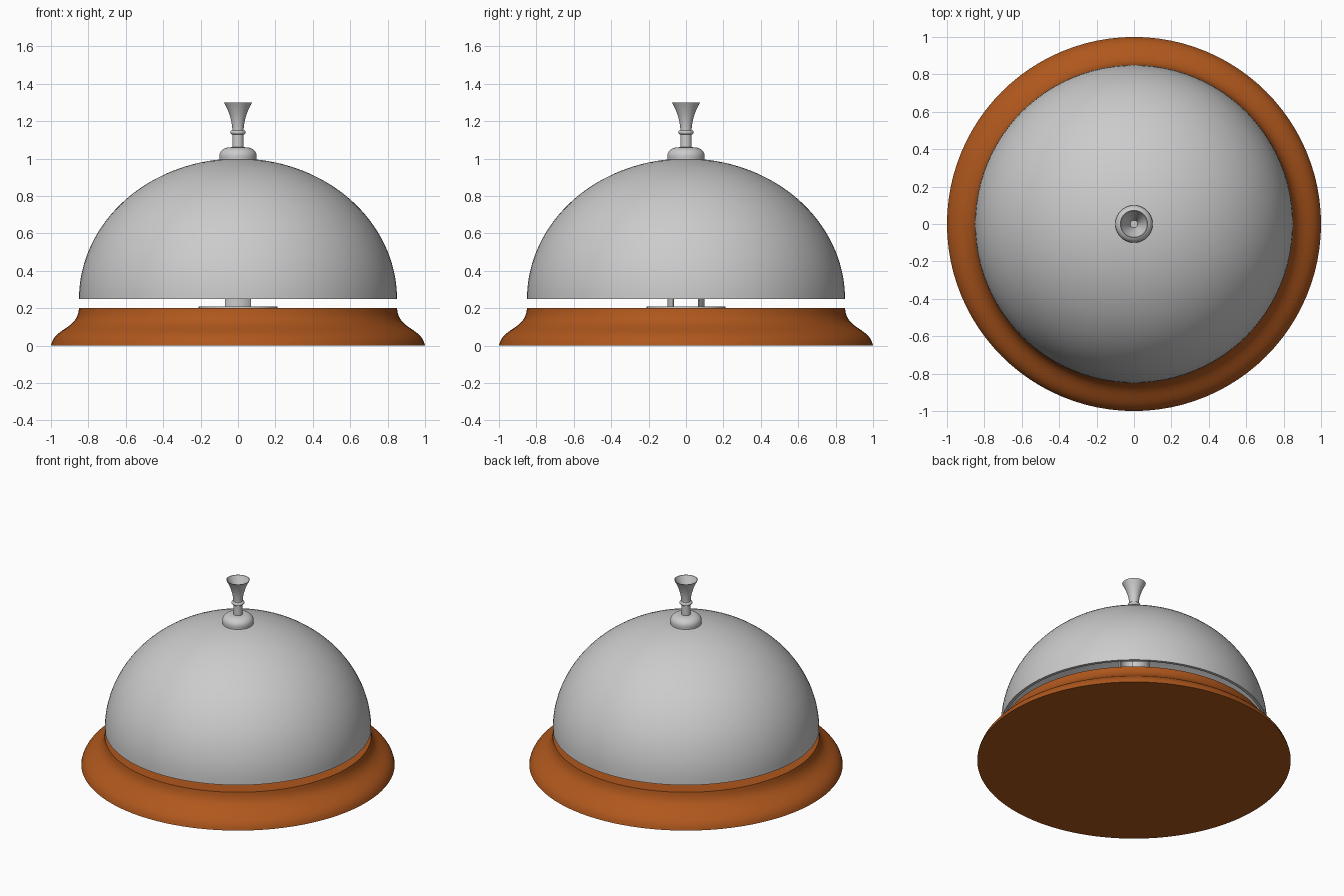
import bpy, bmesh
from math import sin, cos, pi, radians

if "Cube" in bpy.data.objects:
    bpy.data.objects.remove(bpy.data.objects["Cube"])


def make_object(name, bm, angle=35):
    bmesh.ops.remove_doubles(bm, verts=bm.verts, dist=1e-5)
    bmesh.ops.recalc_face_normals(bm, faces=bm.faces)
    mesh = bpy.data.meshes.new(name)
    bm.to_mesh(mesh)
    bm.free()
    obj = bpy.data.objects.new(name, mesh)
    bpy.context.collection.objects.link(obj)
    bpy.ops.object.select_all(action='DESELECT')
    obj.select_set(True)
    bpy.context.view_layer.objects.active = obj
    bpy.ops.object.shade_smooth_by_angle(angle=radians(angle))
    return obj


def lathe(name, profile, steps=96, angle=35):
    """Revolve (radius, z) points around the z axis."""
    bm = bmesh.new()
    verts = [bm.verts.new((r, 0, z)) for r, z in profile]
    edges = [bm.edges.new(pair) for pair in zip(verts, verts[1:])]
    bmesh.ops.spin(bm, geom=verts + edges, cent=(0, 0, 0), axis=(0, 0, 1),
                   angle=2 * pi, steps=steps, use_merge=True)
    return make_object(name, bm, angle)


def bezier(a, b, c, d, n=14):
    pts = []
    for i in range(n + 1):
        t = i / n
        w = ((1 - t) ** 3, 3 * t * (1 - t) ** 2, 3 * t * t * (1 - t), t ** 3)
        pts.append(tuple(sum(k * p[j] for k, p in zip(w, (a, b, c, d))) for j in (0, 1)))
    return pts


def quarter_ellipse(r, h, z0, n=32):
    return [(r * cos(pi / 2 * i / n), z0 + h * sin(pi / 2 * i / n)) for i in range(n + 1)]


# Wooden base with an ogee edge
wood = bpy.data.materials.new("brown_wood")
wood.diffuse_color = (0.43, 0.096, 0.012, 1)
wood.use_nodes = True
wood.node_tree.nodes["Principled BSDF"].inputs["Base Color"].default_value = wood.diffuse_color
base = lathe("base", [(0, 0)]
             + bezier((1, 0), (0.98, 0.1), (0.86, 0.08), (0.85, 0.2))
             + [(0, 0.2)])
base.data.materials.append(wood)

# Hollow dome
outer = quarter_ellipse(0.85, 0.75, 0.25)
inner = quarter_ellipse(0.83, 0.73, 0.25)
lathe("bell_dome", inner[::-1] + outer)

# Round mounting plate on the base
lathe("mounting_plate", [(0, 0.2), (0.21, 0.2), (0.21, 0.21), (0, 0.21)])

# Two curved support walls, front and back
bm = bmesh.new()
for centre in (-pi / 2, pi / 2):
    rings = []
    for i in range(13):
        a = centre - pi / 4 + pi / 2 * i / 12
        rings.append([bm.verts.new((r * cos(a), r * sin(a), z))
                      for r, z in ((0.1, 0.21), (0.1, 0.975), (0.09, 0.975), (0.09, 0.21))])
    for p, q in zip(rings, rings[1:]):
        for k in range(4):
            bm.faces.new((p[k], p[(k + 1) % 4], q[(k + 1) % 4], q[k]))
    bm.faces.new(rings[0])
    bm.faces.new(rings[-1])
make_object("support_walls", bm)

# Rounded collar on top of the dome
lathe("collar", [(0, 0.985), (0.098, 0.985), (0.1, 1.01)]
      + bezier((0.1, 1.015), (0.1, 1.04), (0.075, 1.06), (0.045, 1.06), 10)
      + [(0, 1.062)], 64)

# Plunger: stem, bead and hollow flared button
bead = [(0.03 + 0.011 * sin(pi * i / 8), 1.14 - 0.011 * cos(pi * i / 8)) for i in range(9)]
flare = bezier((0.03, 1.155), (0.034, 1.21), (0.048, 1.25), (0.075, 1.3), 12)
cup = bezier((0.071, 1.3), (0.046, 1.25), (0.028, 1.22), (0.02, 1.18), 12)
lathe("plunger", [(0, 1.05), (0.03, 1.05)] + bead + flare + cup + [(0, 1.18)], 64)
